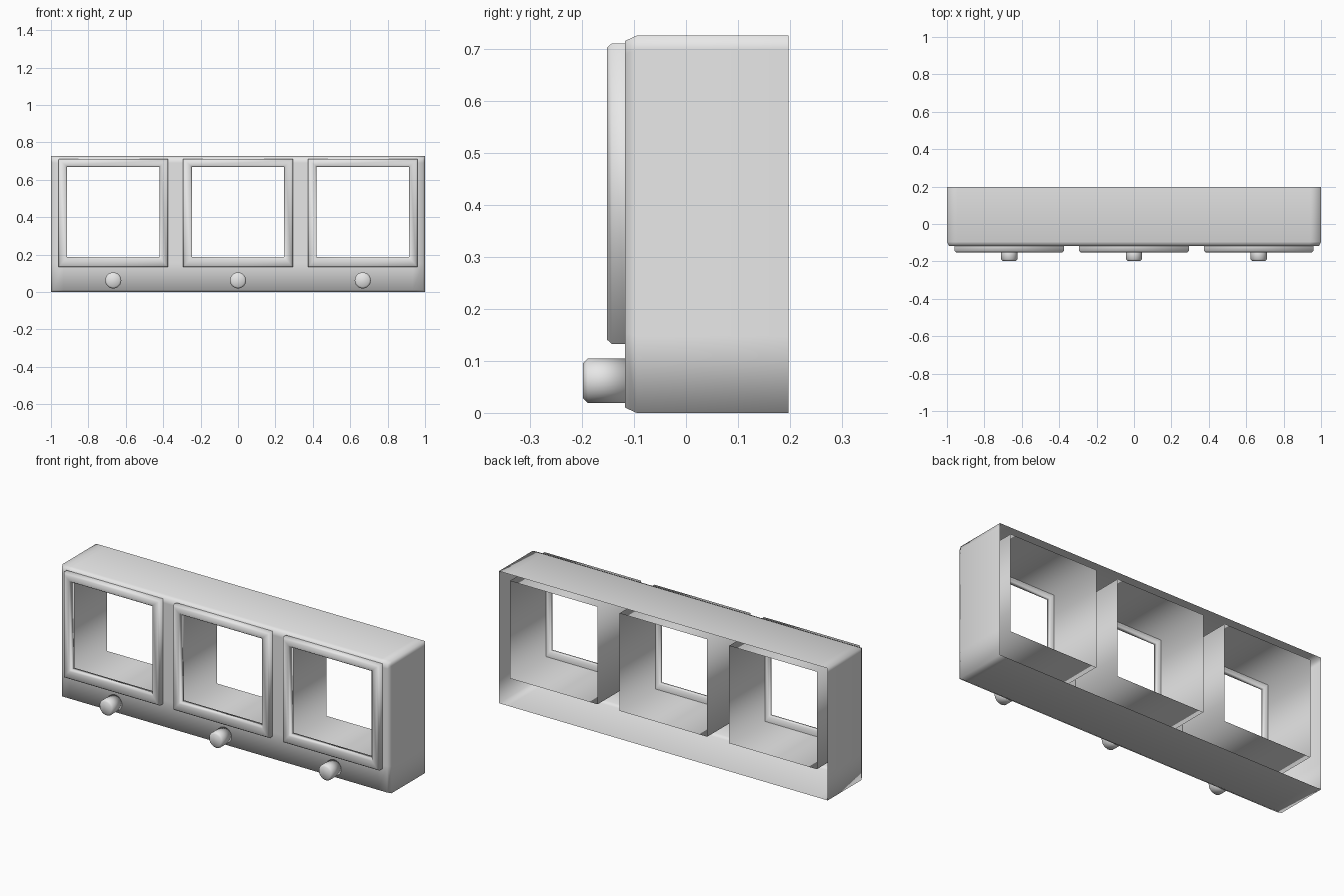
import bpy, bmesh, math
from mathutils import Matrix

cube = bpy.data.objects.get("Cube")
if cube:
    bpy.data.objects.remove(cube, do_unlink=True)

# Single grey plastic
GREY = (0.8, 0.8, 0.8, 1)
plastic = bpy.data.materials.new("light grey")
plastic.use_nodes = True
plastic.diffuse_color = GREY
plastic.node_tree.nodes["Principled BSDF"].inputs["Base Color"].default_value = GREY

BAYS = {"right": -0.667, "middle": 0.0, "left": 0.667}
FRONT, BACK, TOP = -0.117, 0.197, 0.726
SLEEVE = (0.267, 0.154, 0.69)     # half width, bottom, top
CHAMFER_Y = 0.022
CHAMFER = 0.01


def finish(name, bm):
    for face in bm.faces:
        face.smooth = True
    mesh = bpy.data.meshes.new(name)
    bm.to_mesh(mesh)
    bm.free()
    mesh.materials.append(plastic)
    obj = bpy.data.objects.new(name, mesh)
    bpy.context.collection.objects.link(obj)
    return obj


def loft(name, cx, rings):
    """Skin a run of rectangles given as (half width, bottom, top, y)."""
    bm = bmesh.new()
    loops = []
    for half, low, high, y in rings:
        corners = ((-half, low), (half, low), (half, high), (-half, high))
        loops.append([bm.verts.new((cx + x, y, z)) for x, z in corners])
    for a, b in zip(loops, loops[1:]):
        for i in range(4):
            j = (i + 1) % 4
            bm.faces.new((a[i], a[j], b[j], b[i]))
    return finish(name, bm)


# Outer case: front panel with three openings, chamfer and walls, open at the back
half, low, high = SLEEVE
edge = 1 - CHAMFER
xs = [-edge] + [c + s * half for c in BAYS.values() for s in (-1, 1)] + [edge]
zs = [CHAMFER, low, high, TOP - CHAMFER]
bm = bmesh.new()
grid = [[bm.verts.new((x, FRONT, z)) for z in zs] for x in xs]
for i in range(len(xs) - 1):
    for k in range(len(zs) - 1):
        if not (i % 2 and k == 1):
            bm.faces.new((grid[i][k], grid[i + 1][k], grid[i + 1][k + 1], grid[i][k + 1]))


def on_rim(v):
    return abs(v.co.x) > edge - 0.001 or v.co.z < zs[0] + 0.001 or v.co.z > zs[-1] - 0.001


rim = [e for e in bm.edges if e.is_boundary and all(on_rim(v) for v in e.verts)]
for y, grow in ((FRONT + CHAMFER_Y, True), (BACK, False)):
    made = bmesh.ops.extrude_edge_only(bm, edges=rim)["geom"]
    rim = [g for g in made if isinstance(g, bmesh.types.BMEdge)]
    for v in (g for g in made if isinstance(g, bmesh.types.BMVert)):
        v.co.y = y
        if grow:
            v.co.x /= edge
            mid = TOP / 2
            v.co.z = mid + (v.co.z - mid) * mid / (mid - CHAMFER)
bmesh.ops.recalc_face_normals(bm, faces=bm.faces)
finish("outer_case", bm)

for side, cx in BAYS.items():
    # Thin sleeve running back from each opening
    loft(side + "_sleeve", cx, [SLEEVE + (FRONT,), SLEEVE + (BACK,)])

    # Raised window frame with softened outer and inner edges
    loft(side + "_window_frame", cx, [
        (0.293, 0.133, 0.711, FRONT),
        (0.293, 0.133, 0.711, -0.143),
        (0.285, 0.141, 0.703, -0.152),
        (0.255, 0.178, 0.677, -0.152),
        (0.246, 0.187, 0.668, -0.143),
        (0.246, 0.187, 0.668, FRONT),
        SLEEVE + (FRONT,)])

    # Round knob with a chamfered tip
    bm = bmesh.new()
    length = 0.081
    turn = Matrix.Translation((cx, FRONT - length / 2, 0.062)) @ Matrix.Rotation(math.pi / 2, 4, "X")
    bmesh.ops.create_cone(bm, cap_ends=True, segments=32, radius1=0.043,
                          radius2=0.043, depth=length, matrix=turn)
    tip = [e for e in bm.edges if all(v.co.y < FRONT - length / 2 for v in e.verts)]
    bmesh.ops.bevel(bm, geom=tip, offset=0.009, segments=1, affect="EDGES")
    finish(side + "_knob", bm)
